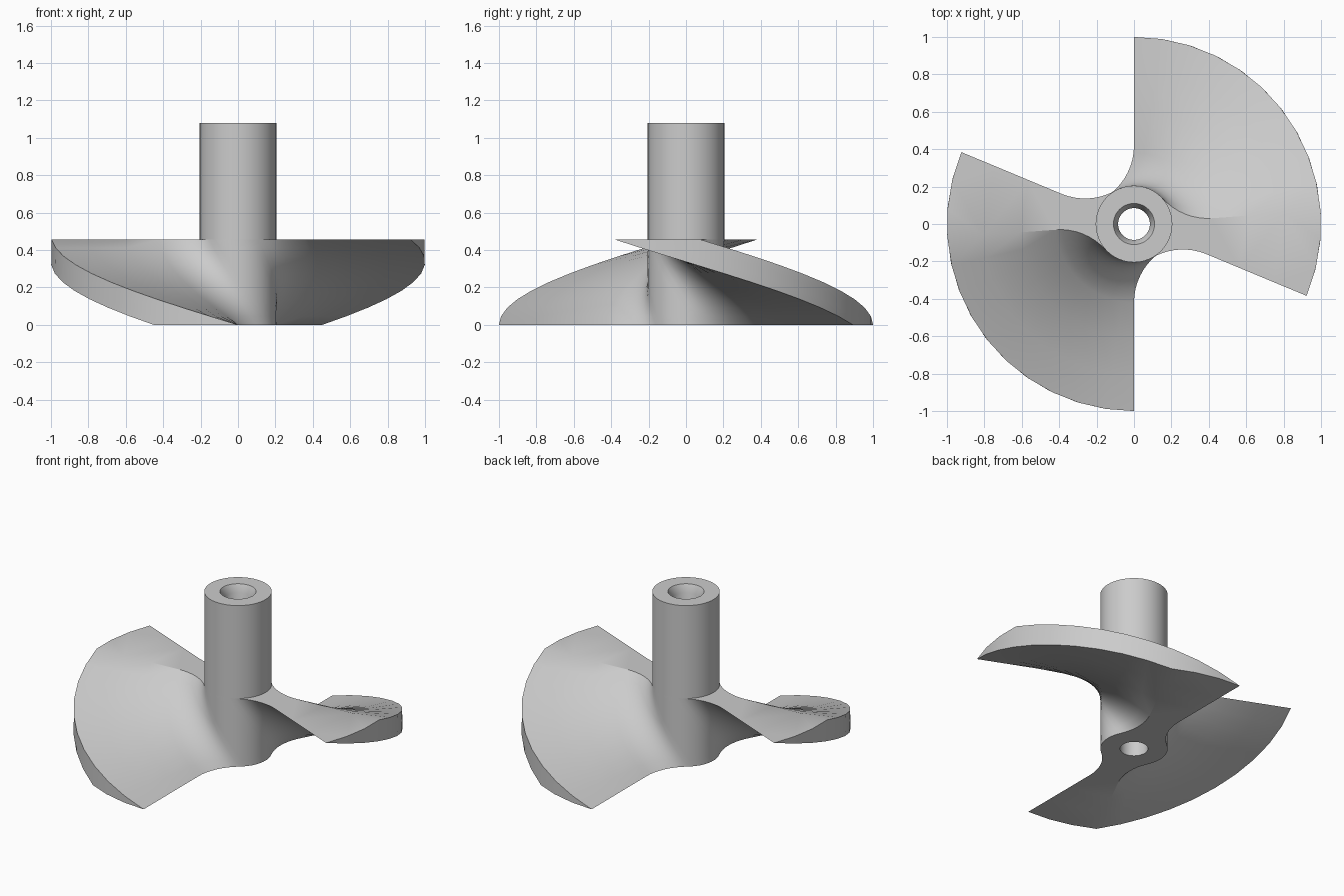
import bpy, bmesh
from math import sin, cos, atan2, radians, pi, tau
from mathutils import Vector, Matrix

if "Cube" in bpy.data.objects:
    bpy.data.objects.remove(bpy.data.objects["Cube"], do_unlink=True)

HUB_R, BORE_R, HUB_TOP = 0.205, 0.085, 1.08
BLADE_TOP, TWIST, STEPS = 0.457, radians(-85.8), 10
WEDGE, ROOT, FILLET = radians(26.8), 0.42, 0.328

grey = bpy.data.materials.new("light_grey")
grey.use_nodes = True
colour = (0.6, 0.6, 0.6, 1)
grey.diffuse_color = colour
grey.node_tree.nodes["Principled BSDF"].inputs["Base Color"].default_value = colour


def finish(bm, name):
    bmesh.ops.remove_doubles(bm, verts=bm.verts, dist=0.0002)
    bmesh.ops.recalc_face_normals(bm, faces=bm.faces)
    mesh = bpy.data.meshes.new(name)
    bm.to_mesh(mesh)
    bm.free()
    mesh.materials.append(grey)
    obj = bpy.data.objects.new(name, mesh)
    bpy.context.collection.objects.link(obj)
    bpy.ops.object.select_all(action="DESELECT")
    obj.select_set(True)
    bpy.context.view_layer.objects.active = obj
    bpy.ops.object.shade_smooth_by_angle(angle=radians(30))
    return obj


def polar(r, a):
    return Vector((r * cos(a), r * sin(a), 0))


def half_profile():
    """One wedge blade with root fillets, plus the hub arc to the next blade."""
    tip = [polar(1, WEDGE * (i / 3 - 0.5)) for i in range(4)]
    # fillet tangent to the radial edge and the hub circle
    centre = Vector((ROOT, FILLET, 0))
    span = pi / 2 - atan2(FILLET, ROOT)
    spin = Matrix.Rotation(WEDGE / 2, 3, "Z")
    fillet = [spin @ (centre + polar(FILLET, -pi / 2 - span * (i / 8)))
              for i in range(9)]
    edge = [polar(1 + (ROOT - 1) * t, WEDGE / 2) for t in (0.33, 0.67)]
    side = edge + fillet
    mirror = [Vector((p.x, -p.y, 0)) for p in reversed(side)]
    start = WEDGE / 2 + atan2(FILLET, ROOT)
    gap = pi - 2 * start
    arc = [polar(HUB_R, start + gap * i / 7) for i in range(1, 7)]
    return mirror + tip + side + arc


# Twisted two-blade body
half = half_profile()
profile = half + [-p for p in half]
bm = bmesh.new()
rings = []
for s in range(STEPS + 1):
    t = s / STEPS
    turn = Matrix.Rotation(pi / 2 - WEDGE / 2 + TWIST * t, 3, "Z")
    lift = Vector((0, 0, BLADE_TOP * t))
    rings.append([bm.verts.new(turn @ p + lift) for p in profile])
n = len(profile)
for low, high in zip(rings, rings[1:]):
    for i in range(n):
        j = (i + 1) % n
        bm.faces.new((low[i], low[j], high[j], high[i]))

# Flat ends with the bore left open
for ring, z in ((rings[0], 0), (rings[-1], BLADE_TOP)):
    bore = [bm.verts.new(polar(BORE_R, tau * i / 48) + Vector((0, 0, z)))
            for i in range(48)]
    edges = [bm.edges.get((ring[i], ring[(i + 1) % n])) for i in range(n)]
    edges += [bm.edges.new((bore[i], bore[(i + 1) % 48])) for i in range(48)]
    bmesh.ops.triangle_fill(bm, use_beauty=True, edges=edges,
                            normal=(0, 0, 1 if z else -1))
finish(bm, "twisted_blades")

# Hub tube with a countersunk through bore
bm = bmesh.new()
outline = [(HUB_R, BLADE_TOP), (HUB_R, HUB_TOP), (0.11, HUB_TOP),
           (BORE_R, HUB_TOP - 0.05), (BORE_R, 0)]
verts = [bm.verts.new((r, 0, z)) for r, z in outline]
edges = [bm.edges.new(pair) for pair in zip(verts, verts[1:])]
bmesh.ops.spin(bm, geom=verts + edges, cent=(0, 0, 0), axis=(0, 0, 1),
               angle=tau, steps=48, use_merge=True)
finish(bm, "hub_tube")
